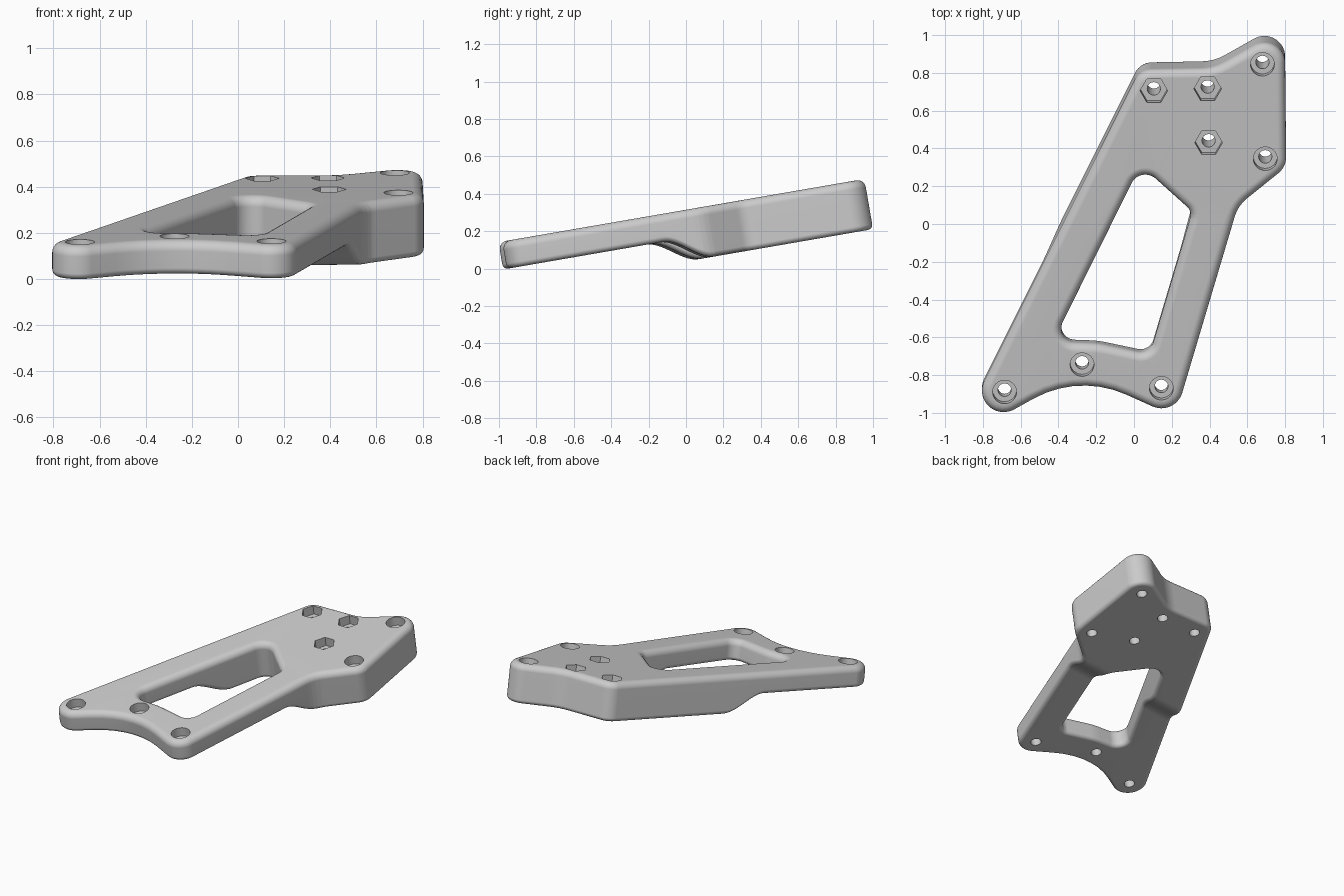
import bpy, bmesh, math
from mathutils import Vector

if "Cube" in bpy.data.objects:
    bpy.data.objects.remove(bpy.data.objects["Cube"])

TILT = math.radians(9.8)
THIN, THICK = 0.148, 0.272          # plate thickness at front and back
R_TOP, R_BOT = 0.045, 0.028         # edge fillets
STEP_START, STEP_LEN, STEP_SKEW = -0.19, 0.25, 0.1


def belt(circles, inset):
    """Tangent-continuous loop round circles (x, y, r); negative r is a hollow."""
    cs = [(Vector((x, y / math.cos(TILT))), r) for x, y, r in circles]
    n = len(cs)
    ang = []
    for i in range(n):
        (p, r), (q, s) = cs[i], cs[(i + 1) % n]
        d = q - p
        ang.append(math.atan2(d.y, d.x) - math.acos(max(-1, min(1, (r - s) / d.length))))
    pts = []
    for i, (c, r) in enumerate(cs):
        a0, a1 = ang[i - 1], ang[i]
        turn = (a1 - a0) % math.tau if r > 0 else -((a0 - a1) % math.tau)
        k = max(4, round(abs(turn) / math.radians(8)))
        for j in range(k + 1):
            a = a0 + turn * j / k
            pts.append(c + Vector((math.cos(a), math.sin(a))) * (r - inset))
    return pts


outline = [(-0.695, -0.885, 0.115), (-0.27, -1.39, -0.54), (0.14, -0.865, 0.115),
           (0.72, -0.02, -0.2), (0.69, 0.35, 0.11), (0.685, 0.85, 0.11),
           (0.35, 1.07, -0.25), (0.09, 0.72, 0.1)]
window = [(-0.315, -0.555, 0.075), (-0.25, -1.08, -0.455), (0.03, -0.61, 0.07),
          (0.235, 0.045, 0.06), (0.055, 0.18, 0.08)]

# cross-section of the rim: (inset, height)
N = 6
rim = [(R_TOP * (1 - math.sin(a)), R_TOP * (math.cos(a) - 1))
       for a in (math.pi / 2 * k / N for k in range(N + 1))]
rim += [(R_BOT * (1 - math.cos(a)), -THIN + R_BOT * (1 - math.sin(a)))
        for a in (math.pi / 2 * k / N for k in range(N + 1))]

# plate with rounded rims round the outline and the window
bm = bmesh.new()
caps = [[], []]
for circles, sign in ((outline, 1), (window, -1)):
    rings = [[bm.verts.new((p.x, p.y, w)) for p in belt(circles, sign * d)] for d, w in rim]
    m = len(rings[0])
    for a, b in zip(rings, rings[1:]):
        for i in range(m):
            j = (i + 1) % m
            bm.faces.new((a[i], a[j], b[j], b[i]))
    for cap, ring in zip(caps, (rings[0], rings[-1])):
        cap += [bm.edges.get((ring[i], ring[(i + 1) % m])) for i in range(m)]
for cap in caps:
    bmesh.ops.triangle_fill(bm, edges=cap, use_beauty=True)

# slice across the step, then push the underside of the back half down
S = 14
for k in range(S + 1):
    bmesh.ops.bisect_plane(bm, geom=bm.verts[:] + bm.edges[:] + bm.faces[:], dist=1e-5,
                           plane_co=(0, STEP_START + STEP_LEN * k / S, 0),
                           plane_no=(-STEP_SKEW, 1, 0))
for v in bm.verts:
    if v.co.z < -0.06:
        t = (v.co.y - STEP_SKEW * v.co.x - STEP_START) / STEP_LEN
        t = max(0, min(1, t))
        v.co.z -= (THICK - THIN) * t * t * (3 - 2 * t)
bmesh.ops.recalc_face_normals(bm, faces=bm.faces[:])
mesh = bpy.data.meshes.new("mounting_plate")
bm.to_mesh(mesh)
bm.free()
plate = bpy.data.objects.new("mounting_plate", mesh)
bpy.context.collection.objects.link(plate)
bpy.context.view_layer.objects.active = plate
plate.select_set(True)


def cut(name, items):
    """Subtract cylinders (x, y, radius, depth, sides) sunk from the top face."""
    cb = bmesh.new()
    for x, y, r, depth, sides in items:
        made = bmesh.ops.create_cone(cb, cap_ends=True, segments=sides, radius1=r,
                                     radius2=r, depth=depth + 0.1)["verts"]
        turn = math.radians(90) if sides == 6 else 0
        for v in made:
            c, s = math.cos(turn), math.sin(turn)
            v.co = Vector((v.co.x * c - v.co.y * s + x,
                           v.co.x * s + v.co.y * c + y / math.cos(TILT),
                           v.co.z + (0.1 - depth) / 2))
    me = bpy.data.meshes.new(name)
    cb.to_mesh(me)
    cb.free()
    tool = bpy.data.objects.new(name, me)
    bpy.context.collection.objects.link(tool)
    tool.hide_render = True
    mod = plate.modifiers.new(name, "BOOLEAN")
    mod.operation, mod.solver, mod.object = "DIFFERENCE", "EXACT", tool
    bpy.ops.object.modifier_apply(modifier=name)
    bpy.data.objects.remove(tool)


# round counterbores, hexagonal nut pockets and through holes
bores = [(-0.69, -0.885), (-0.28, -0.74), (0.14, -0.865), (0.69, 0.35), (0.675, 0.85)]
nuts = [(0.1, 0.71), (0.385, 0.72), (0.39, 0.435)]
cut("pockets", [(x, y, 0.063, 0.065, 32) for x, y in bores] +
    [(x, y, 0.073, 0.065, 6) for x, y in nuts])
cut("drills", [(x, y, 0.035, 0.5, 24) for x, y in bores + nuts])

# colour and shading
grey = bpy.data.materials.new("grey")
grey.diffuse_color = (0.6, 0.6, 0.6, 1)
grey.use_nodes = True
grey.node_tree.nodes["Principled BSDF"].inputs["Base Color"].default_value = grey.diffuse_color
plate.data.materials.clear()
plate.data.materials.append(grey)
bpy.ops.object.shade_smooth_by_angle(angle=math.radians(30))
wn = plate.modifiers.new("weighted_normals", "WEIGHTED_NORMAL")
wn.keep_sharp = True

# tilt the plate, stand it on the ground and centre it
plate.rotation_euler.x = TILT
rot = plate.rotation_euler.to_matrix()
pts = [rot @ v.co for v in plate.data.vertices]
for i in range(3):
    lo, hi = min(p[i] for p in pts), max(p[i] for p in pts)
    plate.location[i] = -lo if i == 2 else -(lo + hi) / 2
